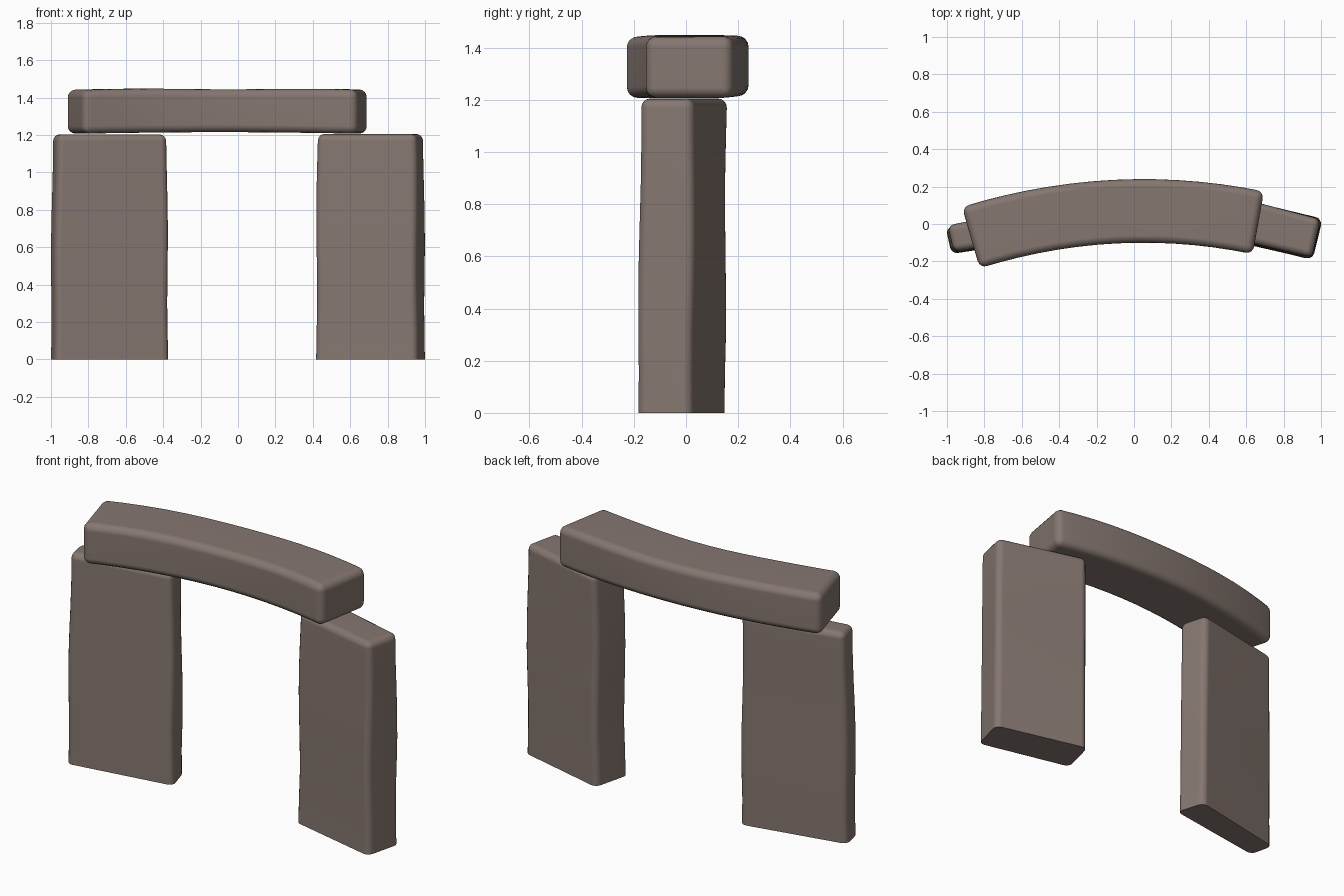
import bpy
import bmesh
from math import sin

cube = bpy.data.objects.get("Cube")
if cube:
    bpy.data.objects.remove(cube)

# Single stone colour
STONE = (0.235, 0.184, 0.162, 1)
stone = bpy.data.materials.new("warm grey stone")
stone.use_nodes = True
stone.diffuse_color = STONE
bsdf = stone.node_tree.nodes["Principled BSDF"]
bsdf.inputs["Base Color"].default_value = STONE
bsdf.inputs["Roughness"].default_value = 0.9


def loft_stone(name, rings, radius):
    """Skin four-cornered rings into a block and round its sharp edges."""
    bm = bmesh.new()
    loops = [[bm.verts.new(p) for p in ring] for ring in rings]
    for a, b in zip(loops, loops[1:]):
        for i in range(4):
            j = (i + 1) % 4
            bm.faces.new((a[i], a[j], b[j], b[i]))
    bm.faces.new(loops[0][::-1])
    bm.faces.new(loops[-1])
    bmesh.ops.recalc_face_normals(bm, faces=bm.faces)
    # Edges on the ground stay crisp
    sharp = [e for e in bm.edges if e.calc_face_angle(0) > 0.8
             and max(v.co.z for v in e.verts) > 0.001]
    bmesh.ops.bevel(bm, geom=sharp, offset=radius, segments=4,
                    profile=0.5, affect='EDGES', clamp_overlap=True)
    mesh = bpy.data.meshes.new(name)
    bm.to_mesh(mesh)
    bm.free()
    mesh.materials.append(stone)
    obj = bpy.data.objects.new(name, mesh)
    bpy.context.collection.objects.link(obj)
    bpy.ops.object.select_all(action='DESELECT')
    obj.select_set(True)
    bpy.context.view_layer.objects.active = obj
    bpy.ops.object.shade_smooth_by_angle(angle=0.7)
    normals = obj.modifiers.new("Even shading", 'WEIGHTED_NORMAL')
    normals.keep_sharp = True


def upright(name, corners, height, phase):
    """Slab with a slight taper and worn, wavering sides."""
    cx = sum(c[0] for c in corners) / 4
    rings = []
    levels = 8
    for k in range(levels + 1):
        t = k / levels
        ring = []
        for i, (x, y) in enumerate(corners):
            wave = 0.004 * sin(7 * t + phase + 2 * i) * min(1, 4 * t)
            taper = 1 - 0.025 * t
            ring.append((cx + (x - cx) * taper + wave,
                         y + 0.009 * t + wave, height * t))
        rings.append(ring)
    loft_stone(name, rings, 0.035)


# Two upright slabs, each turned to follow the curve
upright("left_upright", [(0.41, -0.065), (0.955, -0.19),
                         (1.007, 0.02), (0.465, 0.155)], 1.205, 0)
upright("right_upright", [(-0.975, -0.16), (-0.365, -0.065),
                          (-0.415, 0.1), (-1.007, -0.02)], 1.203, 1.5)


# Curved lintel swept from end to end
def arc(x, peak, bend):
    return peak - bend * (x - 0.05) ** 2


rings = []
steps = 14
for k in range(steps + 1):
    t = k / steps
    xf = -0.825 + 1.46 * t
    xb = -0.92 + 1.615 * t
    yf = arc(xf, -0.1, 0.178)
    yb = arc(xb, 0.24, 0.158)
    wave = 0.003 * sin(9 * t)
    low = 1.207 + 0.008 * sin(3.14 * t)
    high = 1.441 + 0.006 * sin(3.14 * t) + wave
    rings.append([(xf, yf, low), (xb, yb, low), (xb, yb, high), (xf, yf, high)])
loft_stone("lintel", rings, 0.04)
